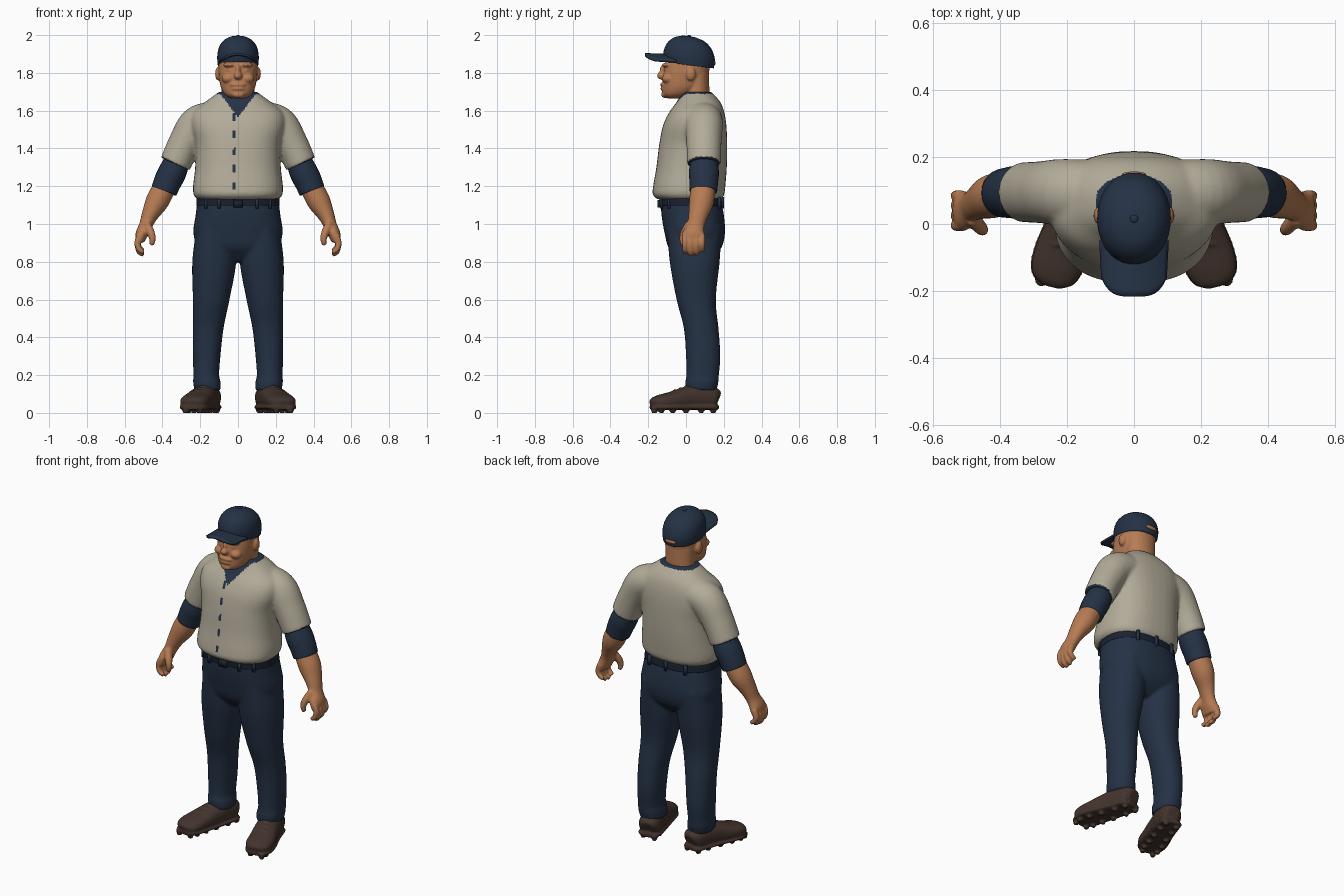
import bpy, bmesh, math
from mathutils import Vector, Matrix

if "Cube" in bpy.data.objects:
    bpy.data.objects.remove(bpy.data.objects["Cube"])


def material(name, rgb):
    m = bpy.data.materials.new(name)
    m.use_nodes = True
    m.diffuse_color = (*rgb, 1)
    m.node_tree.nodes["Principled BSDF"].inputs["Base Color"].default_value = (*rgb, 1)
    return m


NAVY = material("navy cloth", (0.018, 0.032, 0.06))
CREAM = material("grey cream cloth", (0.45, 0.41, 0.32))
SKIN = material("skin", (0.47, 0.2, 0.088))
BROWN = material("brown leather", (0.056, 0.034, 0.026))
BELT = material("dark belt", (0.010, 0.016, 0.030))


def spline(rows, steps=6):
    """Catmull-Rom interpolation through rows of numbers."""
    rows = [Vector(r) for r in rows]
    out = []
    for i in range(len(rows) - 1):
        a, b, c, d = rows[max(i - 1, 0)], rows[i], rows[i + 1], rows[min(i + 2, len(rows) - 1)]
        for k in range(steps):
            t = k / steps
            out.append(b + (c - a) * (t / 2) + (2 * a - 5 * b + 4 * c - d) * (t * t / 2)
                       + (3 * b - a - 3 * c + d) * (t ** 3 / 2))
    return out + [rows[-1]]


def skin_rings(bm, rings):
    rings = [[bm.verts.new(p) for p in ring] for ring in rings]
    n = len(rings[0])
    for a, b in zip(rings, rings[1:]):
        for i in range(n):
            bm.faces.new((a[i], a[(i + 1) % n], b[(i + 1) % n], b[i]))
    bm.faces.new(rings[0])
    bm.faces.new(rings[-1])


def outline(power, n=40):
    """Unit superellipse."""
    for i in range(n):
        c, s = math.cos(math.tau * i / n), math.sin(math.tau * i / n)
        yield math.copysign(abs(c) ** (2 / power), c), math.copysign(abs(s) ** (2 / power), s)


def stack(bm, rows, power=2.4, tilt=0.0, side=1, x=None):
    """Level rings: z, front y, back y, half width (, centre x)."""
    rings = []
    for r in spline(rows):
        z, f, b, w = r[:4]
        cx = side * r[4] if len(r) > 4 else 0
        rings.append([(cx + w * u, (f + b) / 2 + (b - f) / 2 * v, z + tilt * ((f + b) / 2 + (b - f) / 2 * v))
                      for u, v in outline(power)])
    skin_rings(bm, rings)


def limb(bm, rows, side=1, ref=(0, 1, 0), power=2.0, steps=6):
    """Rings square to a path: x, y, z, two radii."""
    rows = spline([(side * r[0], *r[1:]) for r in rows], steps)
    pts = [r.xyz if len(r) == 3 else Vector(r[:3]) for r in rows]
    rings = []
    for i, (p, r) in enumerate(zip(pts, rows)):
        t = (pts[min(i + 1, len(pts) - 1)] - pts[max(i - 1, 0)]).normalized()
        u = Vector(ref).cross(t).normalized()
        v = t.cross(u)
        rings.append([p + u * (a * r[3]) + v * (b * r[4]) for a, b in outline(power, 24)])
    skin_rings(bm, rings)


def ball(bm, centre, radii):
    bmesh.ops.create_uvsphere(bm, u_segments=24, v_segments=16, radius=1,
                              matrix=Matrix.Translation(centre) @ Matrix.Diagonal((*radii, 1)))


def box(bm, centre, size):
    bmesh.ops.create_cube(bm, size=1, matrix=Matrix.Translation(centre) @ Matrix.Diagonal((*size, 1)))


def make(name, bm, mats, voxel=0, rounds=6, rule=None):
    """Turn the bmesh into an object; a voxel size fuses its shells into one surface."""
    bmesh.ops.recalc_face_normals(bm, faces=bm.faces)
    me = bpy.data.meshes.new(name)
    bm.to_mesh(me)
    bm.free()
    ob = bpy.data.objects.new(name, me)
    bpy.context.collection.objects.link(ob)
    if voxel:
        rm = ob.modifiers.new("fuse", 'REMESH')
        rm.mode, rm.voxel_size = 'VOXEL', voxel
        sm = ob.modifiers.new("soften", 'SMOOTH')
        sm.factor, sm.iterations = 0.5, rounds
        dg = bpy.context.evaluated_depsgraph_get()
        ob.data = bpy.data.meshes.new_from_object(ob.evaluated_get(dg))
        ob.modifiers.clear()
    ob.data.materials.clear()
    for m in mats:
        ob.data.materials.append(m)
    for p in ob.data.polygons:
        p.use_smooth = True
        p.material_index = rule(p.center) if rule else 0
    return ob


# Head with neck, face and ears
bm = bmesh.new()
stack(bm, [(1.665, -.10, -.03, .04), (1.685, -.122, .03, .07), (1.72, -.125, .08, .09), (1.77, -.122, .11, .1),
           (1.82, -.118, .125, .103), (1.88, -.1, .13, .1), (1.94, -.06, .1, .07)], 2.3)
stack(bm, [(1.58, -.02, .13, .1), (1.66, -.015, .125, .088), (1.8, 0, .122, .088)], 2)
ball(bm, (0, -.132, 1.785), (.022, .022, .02))
ball(bm, (0, -.118, 1.81), (.014, .022, .035))
ball(bm, (0, -.118, 1.738), (.044, .019, .012))
ball(bm, (0, -.118, 1.716), (.036, .018, .01))
ball(bm, (0, -.112, 1.685), (.034, .02, .018))
for s in (1, -1):
    ball(bm, (s * .052, -.095, 1.77), (.034, .032, .026))
    ball(bm, (s * .042, -.102, 1.842), (.036, .026, .012))
    ball(bm, (s * .042, -.1, 1.815), (.017, .016, .009))
    ball(bm, (s * .106, .025, 1.795), (.015, .026, .036))
make("head", bm, [SKIN], .006, 3)

# Cap: dome, button, brim and the opening at the back
bm = bmesh.new()
stack(bm, [(1.843, -.114, .147, .107), (1.89, -.12, .153, .11), (1.94, -.103, .137, .1), (1.975, -.07, .105, .073),
           (1.992, -.03, .06, .04), (1.997, .005, .025, .008)], 2.1, -.13)
ball(bm, (0, .015, 1.994), (.012, .012, .006))
make("cap_dome", bm, [NAVY])

bm = bmesh.new()
N = 16
grid = [[bm.verts.new((.101 * u * (1 - .06 * v), -.05 - v * (.167 - .055 * u ** 4), 1.893 + .006 * v - .034 * u * u))
         for u in (2 * i / N - 1 for i in range(N + 1))] for v in (j / 8 for j in range(9))]
for a, b in zip(grid, grid[1:]):
    for i in range(N):
        bm.faces.new((a[i], a[i + 1], b[i + 1], b[i]))
brim = make("cap_brim", bm, [NAVY])
solid = brim.modifiers.new("thickness", 'SOLIDIFY')
solid.thickness, solid.offset = .012, 0

bm = bmesh.new()
ball(bm, (0, .149, 1.853), (.036, .008, .011))
make("cap_back_opening", bm, [SKIN])


# Jersey with short sleeves, navy neckline and button line
def jersey_rule(c):
    v_neck = c.y < .04 and abs(c.x) < (c.z - 1.565) * .75
    collar = c.z > 1.688
    placket = c.y < 0 and abs(c.x + .02) < .005 and (c.z * 11) % 1 < .45
    hem = abs(c.x) > .25 and c.z < 1.3 + .52 * (abs(c.x) - .29)
    return int(v_neck or collar or placket or hem)


bm = bmesh.new()
stack(bm, [(1.13, -.15, .185, .213), (1.155, -.176, .202, .235), (1.2, -.174, .208, .238), (1.3, -.157, .216, .227),
           (1.42, -.142, .218, .227), (1.52, -.122, .214, .25), (1.59, -.09, .203, .24), (1.645, -.05, .182, .175),
           (1.7, -.02, .135, .1)], 2.4)
for s in (1, -1):
    limb(bm, [(.1, .09, 1.56, .09, .1), (.21, .095, 1.53, .098, .1), (.28, .095, 1.43, .088, .093),
              (.332, .095, 1.318, .084, .09)], s)
make("jersey", bm, [CREAM, NAVY], .008, 10, jersey_rule)

# Trousers
bm = bmesh.new()
stack(bm, [(.8, -.03, .12, .07), (.87, -.09, .185, .2), (.95, -.113, .206, .236), (1.05, -.13, .2, .224),
           (1.15, -.135, .18, .212)], 2.4)
for s in (1, -1):
    stack(bm, [(.98, -.1, .19, .1, .12), (.8, -.086, .178, .116, .126), (.6, -.05, .158, .097, .142),
               (.45, -.012, .172, .082, .158), (.3, 0, .182, .073, .166), (.2, .002, .174, .068, .168),
               (.165, -.004, .172, .073, .165), (.12, .0, .162, .07, .161)], 2.2, side=s)
make("trousers", bm, [NAVY], .008, 8)

# Belt, buckle and loops
bm = bmesh.new()
stack(bm, [(1.095, -.138, .192, .221), (1.135, -.141, .188, .22)])
make("belt", bm, [BELT])
bm = bmesh.new()
box(bm, (0, -.143, 1.108), (.05, .016, .04))
make("belt_buckle", bm, [BELT])
bm = bmesh.new()
for x, y in ((.1, -.13), (.17, -.09), (.12, .178), (0, .192)):
    for s in ((1, -1) if x else (1,)):
        box(bm, (s * x, y, 1.112), (.016, .016, .06))
make("belt_loops", bm, [NAVY])

for s, label in ((1, "left"), (-1, "right")):
    # Undersleeve
    bm = bmesh.new()
    limb(bm, [(.3, .095, 1.38, .06, .065), (.345, .095, 1.28, .074, .079), (.372, .094, 1.225, .073, .076),
              (.392, .092, 1.175, .069, .073)], s)
    make(label + "_undersleeve", bm, [NAVY])

    # Forearm and hand with curled fingers
    bm = bmesh.new()
    limb(bm, [(.375, .092, 1.22, .058, .062), (.425, .083, 1.125, .062, .066), (.465, .065, 1.05, .045, .052),
              (.488, .052, .995, .035, .046), (.51, .04, .945, .033, .06), (.52, .038, .905, .022, .058)], s)
    for i in range(4):
        y, drop = -.005 + .03 * i, (0, .012, .008, -.008)[i]
        limb(bm, [(.518, y, .94, .018, .017), (.532, y, .9, .017, .016), (.522, y, .865 - drop, .015, .015),
                  (.498, y, .85 - drop, .012, .012)], s)
    limb(bm, [(.485, .02, 1.0, .022, .024), (.462, -.008, .955, .021, .021), (.453, -.018, .92, .017, .017),
              (.457, -.014, .888, .012, .012)], s)
    make(label + "_forearm_and_hand", bm, [SKIN], .006, 4)

    # Shoe: upper, collar, sole, laces and cleats
    foot = [(.143, .168, .07, .035, .04), (.148, .145, .078, .06, .058), (.165, .08, .085, .066, .065),
            (.19, 0, .078, .07, .06), (.215, -.07, .066, .076, .048), (.232, -.13, .058, .076, .04),
            (.24, -.168, .052, .06, .032), (.244, -.186, .048, .028, .02)]
    bm = bmesh.new()
    limb(bm, foot, s, (0, 0, 1), 2.4)
    limb(bm, [(x, y, .03, r * 1.05, .014) for x, y, z, r, h in foot], s, (0, 0, 1), 3)
    stack(bm, [(.06, .0, .16, .062, .16), (.155, .008, .155, .058, .162)], 2, side=s)
    for i in range(3):
        y, x, z = .0 - .03 * i, .188 + .011 * i, .14 - .01 * i
        limb(bm, [(x - .04, y, z - .015, .007, .007), (x, y, z, .007, .007), (x + .04, y, z - .015, .007, .007)],
             s, steps=3)
    for x, y, z, r, h in foot[1:7]:
        for k in (-.62, .62):
            bmesh.ops.create_cone(bm, cap_ends=True, segments=12, radius1=.014, radius2=.02, depth=.034,
                                  matrix=Matrix.Translation((s * x + k * r, y, .017)))
    make(label + "_shoe", bm, [BROWN], .006, 3)
